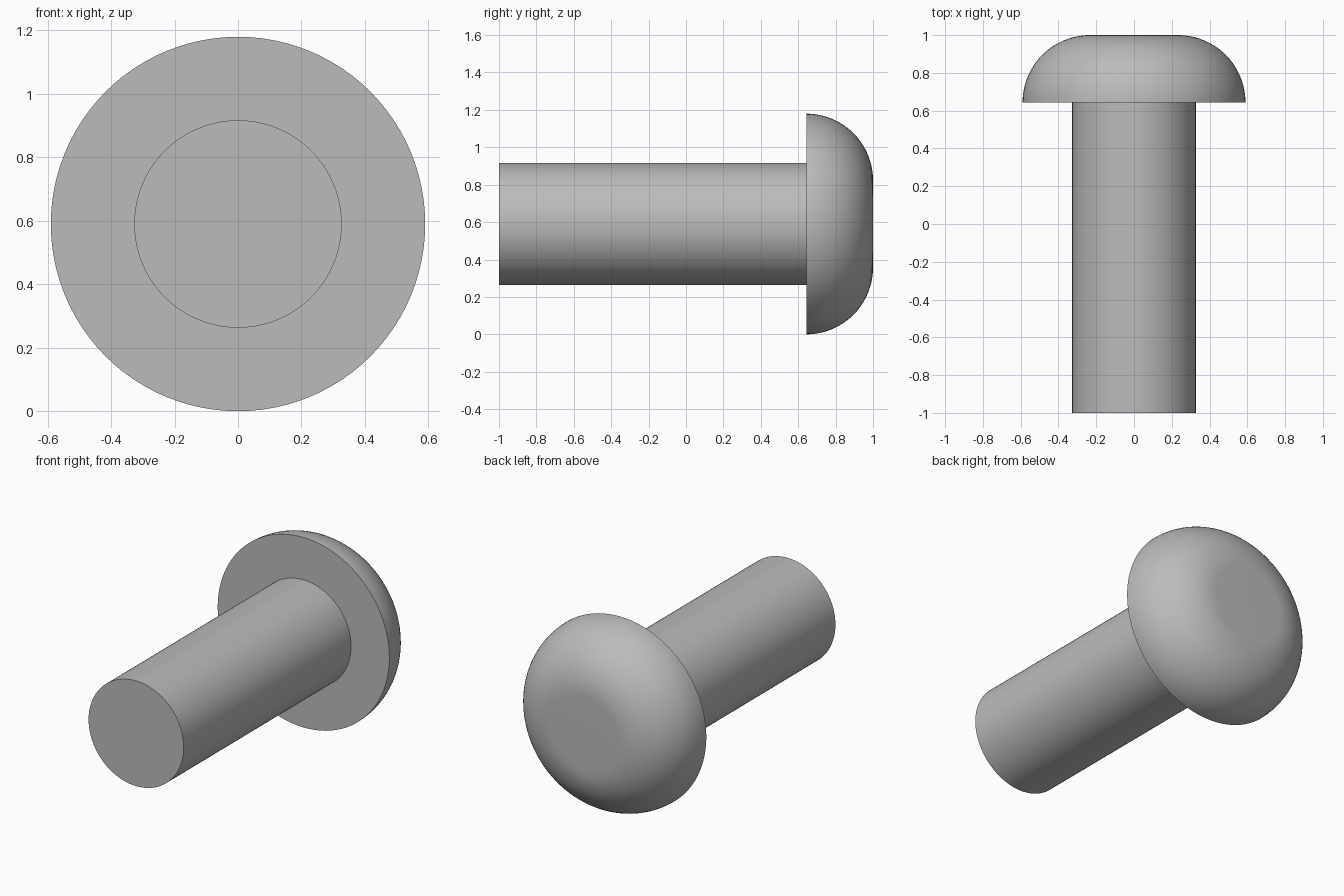
import bpy
import bmesh
from math import sin, cos, pi
from mathutils import Vector

HEAD_R, SHANK_R = 0.59, 0.327
FRONT, SEAT, BACK = -1.0, 0.643, 1.0
SEGMENTS = 96

cube = bpy.data.objects.get("Cube")
if cube:
    bpy.data.objects.remove(cube, do_unlink=True)

steel = bpy.data.materials.new("grey_steel")
steel.use_nodes = True
grey = (0.5, 0.5, 0.5, 1)
steel.diffuse_color = grey
steel.node_tree.nodes["Principled BSDF"].inputs["Base Color"].default_value = grey


def lathe(name, profile):
    """Spin (radius, y) points about the long axis."""
    bm = bmesh.new()
    verts = [bm.verts.new((r, y, 0)) for r, y in profile]
    edges = [bm.edges.new(pair) for pair in zip(verts, verts[1:])]
    bmesh.ops.spin(bm, geom=verts + edges, cent=(0, 0, 0), axis=(0, 1, 0),
                   angle=2 * pi, steps=SEGMENTS, use_merge=True)
    bmesh.ops.remove_doubles(bm, verts=bm.verts, dist=1e-5)
    # Face normals outward, judged from a point inside the part
    middle = Vector((0, sum(y for _, y in profile) / len(profile), 0))
    bm.normal_update()
    for face in bm.faces:
        if face.normal.dot(face.calc_center_median() - middle) < 0:
            face.normal_flip()
    mesh = bpy.data.meshes.new(name)
    bm.to_mesh(mesh)
    bm.free()
    mesh.materials.append(steel)
    obj = bpy.data.objects.new(name, mesh)
    obj.location.z = HEAD_R
    bpy.context.collection.objects.link(obj)
    bpy.ops.object.select_all(action="DESELECT")
    obj.select_set(True)
    bpy.context.view_layer.objects.active = obj
    bpy.ops.object.shade_smooth_by_angle(angle=pi / 6)


# Shank with a flat front end, running into the head's seat
lathe("shank", [(0, FRONT), (SHANK_R, FRONT), (SHANK_R, SEAT)])

# Head: flat seat ring, quarter-round side, flat back
round_r = BACK - SEAT
arc = [i * pi / 2 / 24 for i in range(25)]
lathe("rivet_head", [(SHANK_R, SEAT)]
      + [(HEAD_R - round_r * (1 - cos(a)), SEAT + round_r * sin(a)) for a in arc]
      + [(0, BACK)])
